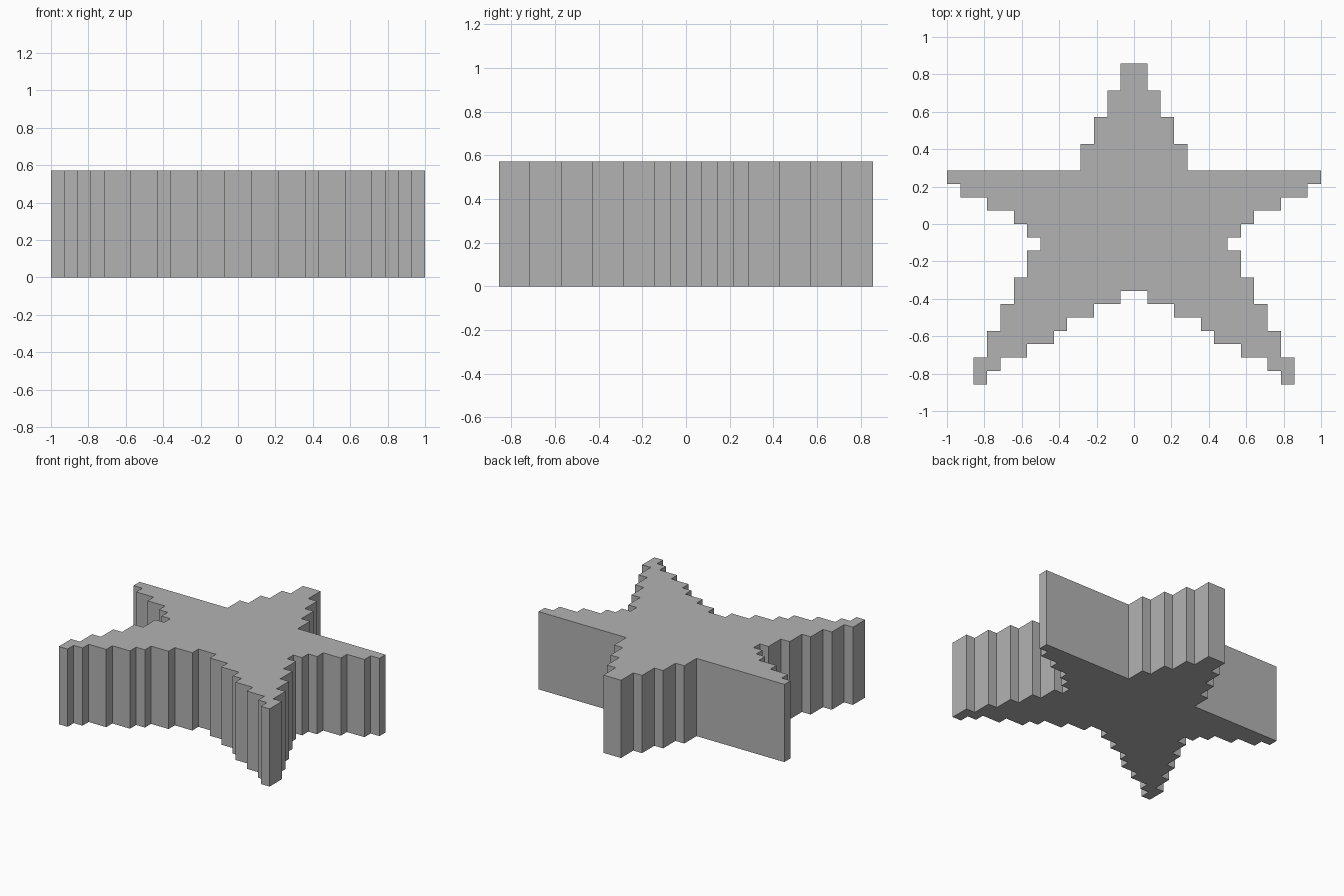
import bpy
import bmesh

cube = bpy.data.objects.get("Cube")
if cube:
    bpy.data.objects.remove(cube, do_unlink=True)

CELL = 1 / 14      # width of one stair step
HEIGHT = 8 * CELL

grey = bpy.data.materials.new("plain grey")
grey.use_nodes = True
colour = (0.45, 0.45, 0.45, 1)
grey.diffuse_color = colour
grey.node_tree.nodes["Principled BSDF"].inputs["Base Color"].default_value = colour

# Stepped outline of the +x half: (edge y, x reached along that edge), in cells
steps = [(12, 1), (10, 2), (8, 3), (6, 4), (4, 14), (3, 13), (2, 11), (1, 9),
         (0, 8), (-1, 7), (-2, 8), (-4, 9), (-6, 10), (-8, 11), (-10, 12),
         (-12, 11), (-11, 10), (-10, 8), (-9, 6), (-8, 5), (-7, 3), (-6, 1)]

half = []
x = None
for y, new_x in steps:
    if x is not None:
        half.append((x, y))
    half.append((new_x, y))
    x = new_x
half.append((x, -5))
outline = half + [(-px, py) for px, py in reversed(half)]

# Star slab: one flat face raised into a solid
bm = bmesh.new()
base = bm.faces.new([bm.verts.new((px * CELL, py * CELL, 0)) for px, py in outline])
raised = bmesh.ops.extrude_face_region(bm, geom=[base], use_keep_orig=True)
top = [v for v in raised["geom"] if isinstance(v, bmesh.types.BMVert)]
bmesh.ops.translate(bm, verts=top, vec=(0, 0, HEIGHT))
bmesh.ops.recalc_face_normals(bm, faces=bm.faces)

mesh = bpy.data.meshes.new("stepped_star")
bm.to_mesh(mesh)
bm.free()
mesh.materials.append(grey)
star = bpy.data.objects.new("stepped_star", mesh)
bpy.context.collection.objects.link(star)
